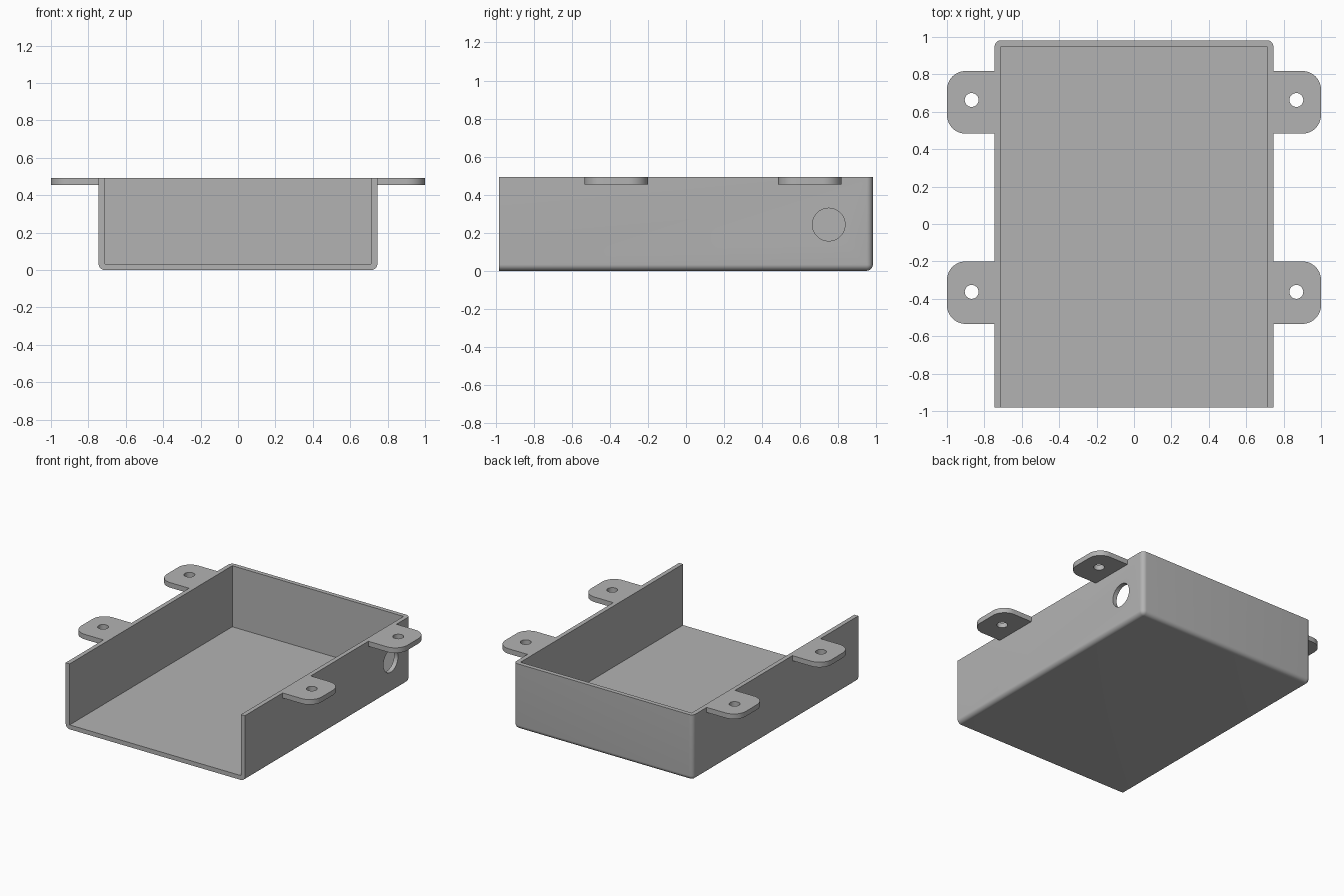
import bpy, bmesh, math
from mathutils import Matrix, Vector

old = bpy.data.objects.get("Cube")
if old:
    bpy.data.objects.remove(old, do_unlink=True)

HALF_X, HALF_Y, HEIGHT = 0.745, 0.982, 0.492
WALL, ROUND = 0.033, 0.033
TAB_THICK, TAB_ROUND = 0.038, 0.1

grey = bpy.data.materials.new("plain grey")
grey.use_nodes = True
colour = (0.45, 0.45, 0.45, 1)
grey.diffuse_color = colour
grey.node_tree.nodes["Principled BSDF"].inputs["Base Color"].default_value = colour


def make_object(name, bm):
    bmesh.ops.recalc_face_normals(bm, faces=bm.faces)
    mesh = bpy.data.meshes.new(name)
    bm.to_mesh(mesh)
    bm.free()
    mesh.materials.append(grey)
    obj = bpy.data.objects.new(name, mesh)
    bpy.context.collection.objects.link(obj)
    return obj


def box(low, high):
    low, high = Vector(low), Vector(high)
    bm = bmesh.new()
    size = Matrix.Diagonal((high - low).to_4d())
    bmesh.ops.create_cube(bm, size=1, matrix=Matrix.Translation((low + high) / 2) @ size)
    return bm


def cylinder(centre, radius, depth, axis="Z"):
    bm = bmesh.new()
    turn = Matrix.Rotation(math.pi / 2, 4, "Y") if axis == "X" else Matrix()
    bmesh.ops.create_cone(bm, cap_ends=True, segments=48, radius1=radius, radius2=radius,
                          depth=depth, matrix=Matrix.Translation(centre) @ turn)
    return bm


def cut(obj, cutter):
    cutter.hide_render = True
    cutter.hide_set(True)
    mod = obj.modifiers.new(cutter.name, "BOOLEAN")
    mod.operation, mod.solver, mod.object = "DIFFERENCE", "EXACT", cutter


def shade(obj):
    bpy.ops.object.select_all(action="DESELECT")
    obj.select_set(True)
    bpy.context.view_layer.objects.active = obj
    for mod in list(obj.modifiers):
        bpy.ops.object.modifier_apply(modifier=mod.name)
    bpy.ops.object.shade_smooth_by_angle(angle=math.radians(30))


# Tray: rounded along the bottom and back corners, square at the open front and rim
bm = box((-HALF_X, -HALF_Y, 0), (HALF_X, HALF_Y, HEIGHT))


def is_rounded(edge):
    mid = (edge.verts[0].co + edge.verts[1].co) / 2
    return mid.y > -HALF_Y + 0.01 and mid.z < HEIGHT - 0.01


bmesh.ops.bevel(bm, geom=[e for e in bm.edges if is_rounded(e)], offset=ROUND,
                segments=8, profile=0.5, affect="EDGES")
tray = make_object("tray", bm)

# Cavity open to the front and the top, and the cable hole in the left wall
cut(tray, make_object("cavity_cutter", box((-HALF_X + WALL, -HALF_Y - 0.5, WALL),
                                           (HALF_X - WALL, HALF_Y - WALL, HEIGHT + 0.5))))
cut(tray, make_object("cable_hole_cutter", cylinder((HALF_X, 0.75, 0.243), 0.086, 0.3, "X")))
shade(tray)

# Mounting tabs with screw holes, two on each side
for side, side_name in ((1, "left"), (-1, "right")):
    for y_low, y_high, y_hole, place in ((0.483, 0.818, 0.663, "back"),
                                         (-0.534, -0.2, -0.363, "front")):
        x_in, x_out = sorted((side * HALF_X, side * 1.0))
        bm = box((x_in, y_low, HEIGHT - TAB_THICK), (x_out, y_high, HEIGHT))
        corners = [e for e in bm.edges
                   if all(abs(v.co.x) > 0.99 for v in e.verts)
                   and abs(e.verts[0].co.z - e.verts[1].co.z) > 0.01]
        bmesh.ops.bevel(bm, geom=corners, offset=TAB_ROUND, segments=12,
                        profile=0.5, affect="EDGES")
        tab = make_object(f"{place}_{side_name}_tab", bm)
        hole = cylinder((side * 0.868, y_hole, HEIGHT), 0.037, 0.3)
        cut(tab, make_object(f"{place}_{side_name}_screw_hole_cutter", hole))
        shade(tab)
